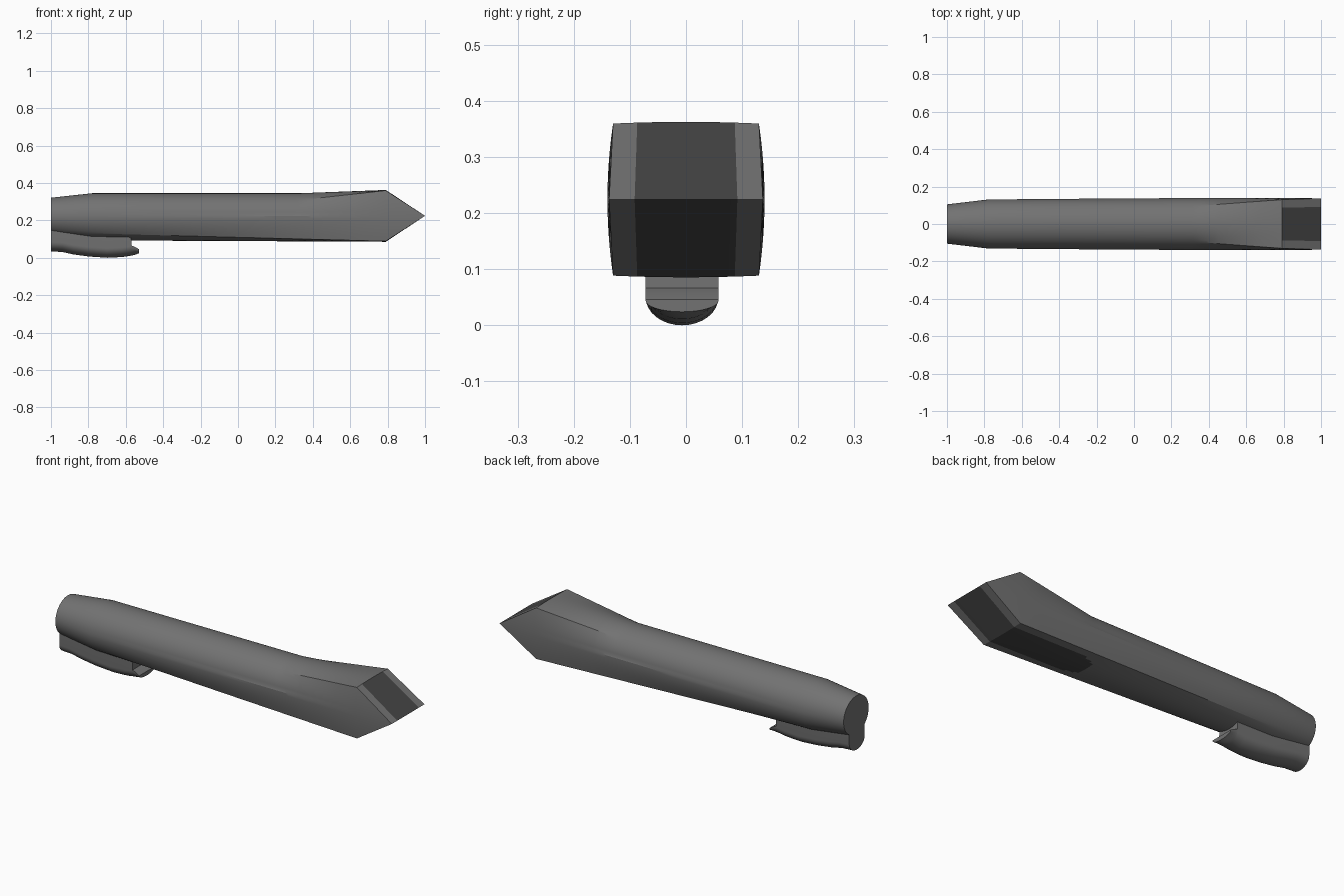
import bpy, bmesh, math

if "Cube" in bpy.data.objects:
    bpy.data.objects.remove(bpy.data.objects["Cube"])


def material(name, c):
    m = bpy.data.materials.new(name)
    m.diffuse_color = (c, c, c, 1)
    m.use_nodes = True
    m.node_tree.nodes["Principled BSDF"].inputs["Base Color"].default_value = m.diffuse_color
    return m


GREY = material("mid grey", 0.17)
DARK = material("dark grey", 0.06)


def finish(name, bm, mats, angle):
    bmesh.ops.remove_doubles(bm, verts=bm.verts, dist=0.0002)
    bmesh.ops.recalc_face_normals(bm, faces=bm.faces)
    me = bpy.data.meshes.new(name)
    bm.to_mesh(me)
    bm.free()
    ob = bpy.data.objects.new(name, me)
    bpy.context.collection.objects.link(ob)
    for m in mats:
        me.materials.append(m)
    bpy.ops.object.select_all(action='DESELECT')
    ob.select_set(True)
    bpy.context.view_layer.objects.active = ob
    bpy.ops.object.shade_smooth_by_angle(angle=math.radians(angle))
    return ob


def loft(bm, rings):
    rows = [[bm.verts.new(p) for p in r] for r in rings]
    n = len(rows[0])
    for a, b in zip(rows, rows[1:]):
        for i in range(n):
            j = (i + 1) % n
            bm.faces.new((a[i], a[j], b[j], b[i]))
    for r in (rows[0], rows[-1]):
        bm.faces.new(r)


# Body: a round shaft that grows square corners towards the head
N, ZC, HEAD, TIP = 64, 0.224, 0.79, 1.0


def clamp(v):
    return max(0.0, min(1.0, v))


def square(a):
    c, s = math.cos(a), math.sin(a)
    m = max(abs(c), abs(s))
    u, v = c / m, s / m
    return (u * (0.130 + 0.010 * (1 - v * v)), v * (0.1355 + 0.003 * (1 - u * u)))


def section(x):
    k = clamp((x + 1) / 0.22)
    g = clamp((x + 0.78) / 1.57)
    ry = 0.105 + 0.026 * k + 0.006 * g
    rz = 0.101 + 0.025 * k
    zc = 0.220 - 0.001 * k
    pts = []
    for i in range(N):
        a = 2 * math.pi * i / N
        sy, sz = square(a)
        upper = math.sin(a) > 1e-6
        t = clamp((x - 0.33) / 0.46) if upper else g
        y = ry * math.cos(a) * (1 - t) + sy * t
        z = (zc + rz * math.sin(a)) * (1 - t) + (ZC + sz) * t
        pts.append((x, y, z))
    return pts


stations = [-1, -0.78, -0.4, 0, 0.2] + [0.27 + 0.02 * i for i in range(10)] + [0.55, 0.67, HEAD]
rings = [section(x) for x in stations]
# Chisel tip: top and bottom points meet on one level edge
tip = []
for i in range(N):
    u, v = square(2 * math.pi * i / N)
    tip.append((TIP, max(-1, min(1, u / 0.130)) * 0.137, ZC))
bm = bmesh.new()
loft(bm, rings)
# wedge faces, top and bottom, and the two triangular cheeks
head = [bm.verts.new(p) for p in rings[-1]]
edge = [bm.verts.new(p) for p in tip]
for i in range(N):
    j = (i + 1) % N
    bm.faces.new((head[i], head[j], edge[j], edge[i]))
bm.verts.ensure_lookup_table()
# drop the inner cap at the head and collapse the tip edge
caps = [f for f in bm.faces if len(f.verts) == N and f.calc_center_median().x > 0]
bmesh.ops.delete(bm, geom=caps, context='FACES_ONLY')
bmesh.ops.remove_doubles(bm, verts=bm.verts, dist=0.0002)
bm.normal_update()
for f in bm.faces:
    c = f.calc_center_median()
    on_wedge = c.x > HEAD + 0.01 and abs(c.y) < 0.09
    under = 0.27 < c.x < HEAD and c.z < 0.115 and abs(c.y) < 0.09 and (
        c.x > 0.42 or (c.y / 0.09) ** 2 + ((c.x - 0.42) / 0.14) ** 2 < 1)
    f.material_index = 1 if on_wedge or under else 0
finish("shaft", bm, [GREY, DARK], 20)

# Clip: rounded trough under the blunt end; (x, bottom, top)
path = [(-1, 0.034, 0.17), (-0.94, 0.031, 0.17), (-0.88, 0.018, 0.17), (-0.80, 0.007, 0.17),
        (-0.70, 0.0, 0.17), (-0.62, 0.004, 0.17), (-0.572, 0.011, 0.15), (-0.57, 0.011, 0.066),
        (-0.55, 0.016, 0.058), (-0.53, 0.024, 0.046)]
rings = []
for x, bot, top in path:
    side = min(bot + 0.05, top - 0.002)
    ring = [(x, -0.007 + 0.065 * math.cos(a), side - (side - bot) * math.sin(a))
            for a in [math.pi * i / 16 for i in range(17)]]
    rings.append(ring + [(x, -0.072, top), (x, 0.058, top)])
bm = bmesh.new()
loft(bm, rings)
finish("clip", bm, [GREY], 35)
